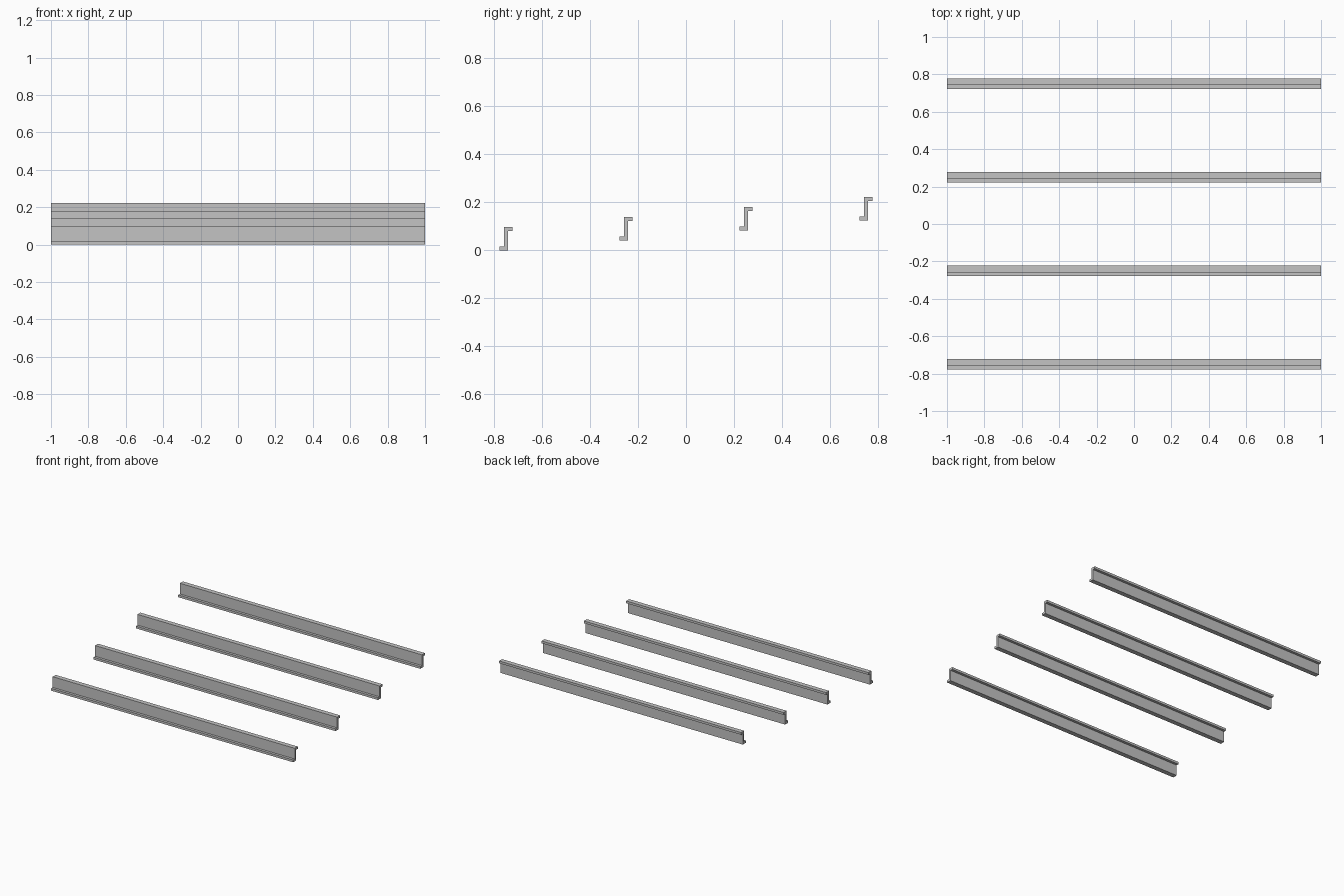
import bpy
import bmesh

if "Cube" in bpy.data.objects:
    bpy.data.objects.remove(bpy.data.objects["Cube"], do_unlink=True)

LENGTH = 2.0
HEIGHT = 0.097
HALF_WIDTH = 0.027   # flange reach from web centre
HALF_WEB = 0.008
FLANGE = 0.017
SPACING = 0.5
RISE = 0.0417        # each rail sits higher than the one in front

steel = bpy.data.materials.new("light grey steel")
steel.use_nodes = True
colour = (0.55, 0.55, 0.55, 1)
steel.diffuse_color = colour
steel.node_tree.nodes["Principled BSDF"].inputs["Base Color"].default_value = colour


def z_rail(name, y, z):
    """Z-section: bottom flange to the front, top flange to the back."""
    profile = [(-HALF_WIDTH, 0), (HALF_WEB, 0),
               (HALF_WEB, HEIGHT - FLANGE), (HALF_WIDTH, HEIGHT - FLANGE),
               (HALF_WIDTH, HEIGHT), (-HALF_WEB, HEIGHT),
               (-HALF_WEB, FLANGE), (-HALF_WIDTH, FLANGE)]
    bm = bmesh.new()
    section = bm.faces.new([bm.verts.new((-LENGTH / 2, py, pz)) for py, pz in profile])
    end = bmesh.ops.extrude_face_region(bm, geom=[section], use_keep_orig=True)
    moved = [v for v in end["geom"] if isinstance(v, bmesh.types.BMVert)]
    bmesh.ops.translate(bm, verts=moved, vec=(LENGTH, 0, 0))
    bmesh.ops.recalc_face_normals(bm, faces=bm.faces)
    mesh = bpy.data.meshes.new(name)
    bm.to_mesh(mesh)
    bm.free()
    mesh.materials.append(steel)
    rail = bpy.data.objects.new(name, mesh)
    rail.location = (0, y, z)
    bpy.context.collection.objects.link(rail)


# Four parallel rails climbing towards the back
for i in range(4):
    z_rail(f"z_rail_{i + 1}", (i - 1.5) * SPACING, i * RISE)
